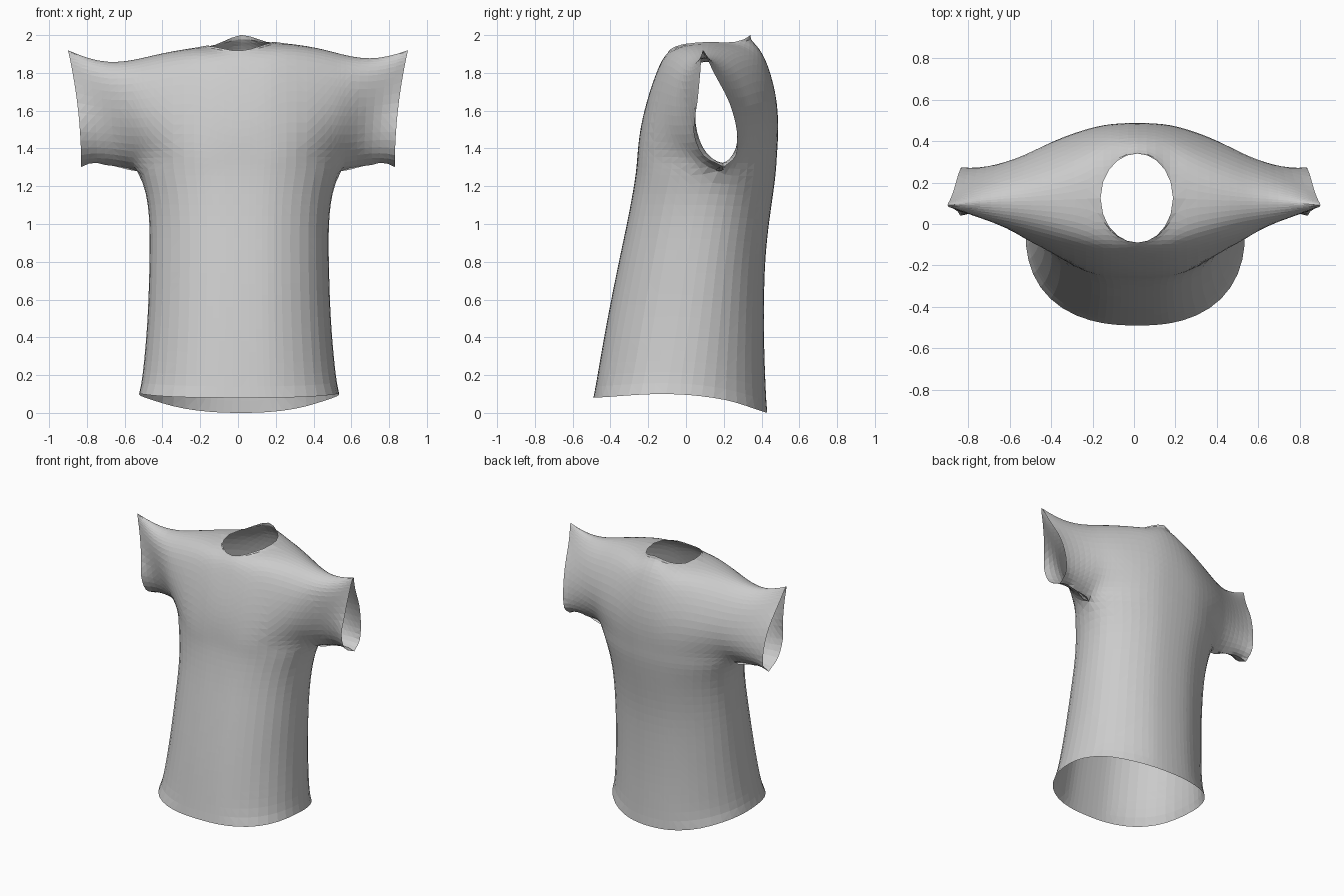
import bpy, bmesh, math

cube = bpy.data.objects.get("Cube")
if cube:
    bpy.data.objects.remove(cube)


def spline(keys, vals, q):
    """Smooth curve through (key, value) pairs, evaluated at q."""
    q = min(max(q, keys[0]), keys[-1])
    last = len(keys) - 1
    i = max(k for k in range(last) if keys[k] <= q)

    def slope(k):
        a, b = max(k - 1, 0), min(k + 1, last)
        return (vals[b] - vals[a]) / (keys[b] - keys[a])
    h = keys[i + 1] - keys[i]
    t = (q - keys[i]) / h
    return ((1 + 2 * t) * (1 - t) ** 2 * vals[i] + t * t * (3 - 2 * t) * vals[i + 1]
            + h * t * (1 - t) * ((1 - t) * slope(i) - t * slope(i + 1)))


ARMPIT_X, ARMPIT_Z, CUFF_X, NECK_X = 0.54, 1.28, 0.84, 0.175
FRONT, BACK = -1, 1

# Body profiles by height
body_z = [0, 0.4, 0.8, 1.0, 1.2, ARMPIT_Z]
half_width = [0.53, 0.495, 0.482, 0.482, 0.503, ARMPIT_X]
centre_y = [-0.03, 0.03, 0.08, 0.11, 0.14, 0.17]
centreline = {FRONT: [-0.49, -0.425, -0.35, -0.31, -0.275, -0.265],
              BACK: [0.43, 0.415, 0.42, 0.44, 0.47, 0.48]}
roundness = {FRONT: 2.4, BACK: 2.1}

# Shoulder and sleeve sections: depth at each height fraction, by distance from centre
fraction = [0, 0.1, 0.3, 0.55, 0.8, 0.92, 0.98, 1]
levels = list(range(len(fraction)))
station_x = [0, NECK_X, 0.35, ARMPIT_X, 0.68, CUFF_X]
ridge_z = [1.955, 1.955, 1.937, 1.89, 1.862, 1.92]
sections = {
    FRONT: [[-.265, -.26, -.25, -.21, -.15, -.11, -.03, .125],
            [-.255, -.25, -.235, -.2, -.145, -.1, -.02, .125],
            [-.2, -.2, -.19, -.155, -.105, -.05, .02, .12],
            [.17, .04, -.05, -.075, -.05, 0, .05, .115],
            [.19, .115, .065, .025, .005, .03, .07, .11],
            [.2, .09, .04, .06, .075, .08, .085, .09]],
    BACK: [[.48, .485, .493, .483, .43, .38, .335, .125],
           [.455, .465, .48, .47, .42, .365, .27, .125],
           [.405, .41, .43, .42, .35, .28, .205, .12],
           [.17, .26, .33, .335, .275, .215, .16, .115],
           [.19, .255, .288, .272, .22, .17, .135, .11],
           [.2, .265, .27, .23, .15, .115, .1, .09]]}


def shift(x):
    return 0.017 * (1 - abs(x) / CUFF_X)


def body_y(x, z, side):
    u = min(abs(x) / ARMPIT_X, 1)
    n = roundness[side]
    mid = spline(body_z, centre_y, z)
    return mid + (spline(body_z, centreline[side], z) - mid) * (1 - u ** n) ** (1 / n)


def body_point(x, s, side):
    z = s * ARMPIT_Z
    y = body_y(x, z, side)
    hem = spline([-0.49, -0.1, 0.2, 0.43], [0.08, 0.1, 0.07, 0], y)
    width = spline(body_z, half_width, z) / ARMPIT_X
    return x * width + shift(x), y, hem + s * (ARMPIT_Z - hem)


def neck_limit(ax, ys, side):
    """Level at which a section meets the oval neckline."""
    rim = 0.125 + side * 0.215 * math.sqrt(1 - (ax / NECK_X) ** 2)
    low, high = 3, levels[-1]
    for _ in range(24):
        mid = (low + high) / 2
        if (spline(levels, ys, mid) - rim) * side > 0:
            low = mid
        else:
            high = mid
    return high


def yoke_point(x, s, side):
    ax, limit = abs(x), levels[-1]
    ys = [spline(station_x, [row[k] for row in sections[side]], ax) for k in levels]
    bottom = spline([0, ARMPIT_X, 0.7, CUFF_X], [ARMPIT_Z, ARMPIT_Z, 1.312, 1.302], ax)
    top = spline(station_x, ridge_z, ax)
    if ax <= ARMPIT_X:
        bottom = ARMPIT_Z
        ys[0] = body_y(x, ARMPIT_Z, side)
    if ax < NECK_X:      # neckline opening, raised at the back
        limit = neck_limit(ax, ys, side)
        if side == BACK:
            top += 0.062 * (1 - (ax / NECK_X) ** 2) ** 2
    t = spline(levels, fraction, s * limit)
    # one shoulder sits slightly higher
    z = bottom + t * (top - bottom) + 0.07 * t * x * (1 - ax / CUFF_X)
    # flare the cuff outwards towards its upper tip
    flare = max(0, (ax - ARMPIT_X) / (CUFF_X - ARMPIT_X))
    px = ax + flare * (0.07 * t * t - 0.01)
    return math.copysign(px, x) + shift(x), spline(levels, ys, s * limit), z


def add_sheet(bm, point, xs, rows, side):
    grid = [[bm.verts.new(point(x, r / rows, side)) for x in xs] for r in range(rows + 1)]
    for low, high in zip(grid, grid[1:]):
        for i in range(len(xs) - 1):
            bm.faces.new((low[i], low[i + 1], high[i + 1], high[i]))


# Columns shared by body and yoke
inner = [0.05, 0.095, 0.135, 0.163, NECK_X]
inner += [ARMPIT_X * math.sin(math.radians(a)) for a in (25, 33, 42, 51, 60, 69, 77, 84, 90)]
outer = inner + [ARMPIT_X + (CUFF_X - ARMPIT_X) * k / 7 for k in range(1, 8)]


def mirrored(xs):
    return [-x for x in reversed(xs)] + [0] + xs


# Shirt: front and back sheets welded at sides, armpits and shoulders
bm = bmesh.new()
for side in (FRONT, BACK):
    add_sheet(bm, body_point, mirrored(inner), 20, side)
    add_sheet(bm, yoke_point, mirrored(outer), 21, side)
bmesh.ops.remove_doubles(bm, verts=bm.verts, dist=0.0005)

# Relax the cloth, keeping the hem, cuffs and neckline in place
cloth_verts = [v for v in bm.verts if not v.is_boundary]
for _ in range(10):
    bmesh.ops.smooth_vert(bm, verts=cloth_verts, factor=0.5,
                          use_axis_x=True, use_axis_y=True, use_axis_z=True)
bmesh.ops.recalc_face_normals(bm, faces=bm.faces)
bmesh.ops.triangulate(bm, faces=bm.faces)
mesh = bpy.data.meshes.new("shirt")
bm.to_mesh(mesh)
bm.free()
shirt = bpy.data.objects.new("shirt", mesh)
bpy.context.collection.objects.link(shirt)

# Plain grey cloth
cloth = bpy.data.materials.new("light_grey_cloth")
cloth.use_nodes = True
colour = (0.6, 0.6, 0.6, 1)
cloth.diffuse_color = colour
cloth.node_tree.nodes["Principled BSDF"].inputs["Base Color"].default_value = colour
mesh.materials.append(cloth)
